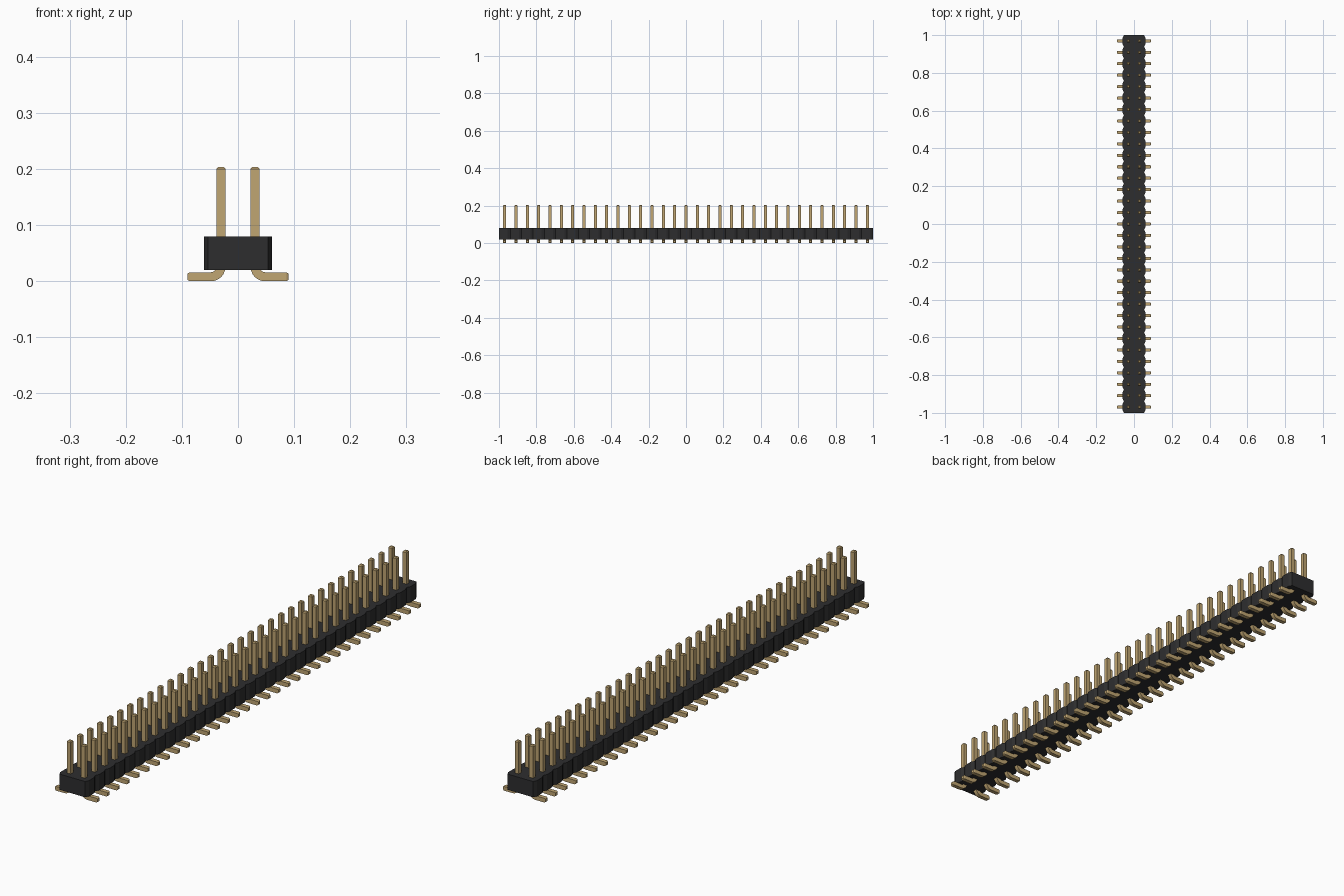
import bpy, bmesh, math

cube = bpy.data.objects.get("Cube")
if cube:
    bpy.data.objects.remove(cube, do_unlink=True)

COUNT = 33                  # pins per row
PITCH = 2.0 / COUNT
HALF_W = PITCH              # half width of the body
ROW_X = PITCH / 2           # row offset from the centre
HALF_PIN = 0.008


def material(name, rgb, rough):
    m = bpy.data.materials.new(name)
    m.use_nodes = True
    m.diffuse_color = (*rgb, 1)
    bsdf = m.node_tree.nodes["Principled BSDF"]
    bsdf.inputs["Base Color"].default_value = (*rgb, 1)
    bsdf.inputs["Roughness"].default_value = rough
    return m


def make_object(name, bm, mat):
    bmesh.ops.recalc_face_normals(bm, faces=bm.faces)
    mesh = bpy.data.meshes.new(name)
    bm.to_mesh(mesh)
    bm.free()
    mesh.materials.append(mat)
    ob = bpy.data.objects.new(name, mesh)
    bpy.context.collection.objects.link(ob)
    return ob


black = material("black plastic", (0.027, 0.027, 0.028), 0.6)
gold = material("gold metal", (0.53, 0.38, 0.17), 0.5)

# Body: one chamfered cell per pin pair, extruded upwards
CUT_X, CUT_Y = 0.007, 0.014
side = []
for i in range(COUNT):
    y0 = -1 + i * PITCH
    side += [(HALF_W - CUT_X, y0), (HALF_W, y0 + CUT_Y), (HALF_W, y0 + PITCH - CUT_Y)]
side.append((HALF_W - CUT_X, 1.0))
outline = side + [(-x, y) for x, y in reversed(side)]
bm = bmesh.new()
base = bm.faces.new([bm.verts.new((x, y, 0.02)) for x, y in outline])
top = bmesh.ops.extrude_face_region(bm, geom=[base], use_keep_orig=True)
bmesh.ops.translate(bm, vec=(0, 0, 0.06),
                    verts=[v for v in top["geom"] if isinstance(v, bmesh.types.BMVert)])
make_object("header_body", bm, black)

# Pin: square section swept down, round the bend and out along the foot
# each station: x, z, direction angle of the section's outer side, scale
R = 0.018
stations = [(ROW_X, 0.204, 0, 0.6), (ROW_X, 0.2, 0, 1)]
for k in range(7):
    a = math.radians(15 * k)
    stations.append((ROW_X + R - R * math.cos(a), HALF_PIN + R - R * math.sin(a), a, 1))
stations += [(0.086, HALF_PIN, math.pi / 2, 1), (0.09, HALF_PIN, math.pi / 2, 0.7)]

bm = bmesh.new()
rings = []
for x, z, a, s in stations:
    h = HALF_PIN * s
    dx, dz = math.cos(a) * h, math.sin(a) * h
    rings.append([bm.verts.new((x + u * dx, v * h, z + u * dz))
                  for u, v in ((-1, -1), (1, -1), (1, 1), (-1, 1))])
for r, q in zip(rings, rings[1:]):
    for j in range(4):
        n = (j + 1) % 4
        bm.faces.new((r[j], r[n], q[n], q[j]))
bm.faces.new(rings[0])
bm.faces.new(rings[-1])
pins = make_object("pins", bm, gold)
pins.location.y = -1 + PITCH / 2

bpy.ops.object.select_all(action='DESELECT')
pins.select_set(True)
bpy.context.view_layer.objects.active = pins
bpy.ops.object.shade_smooth_by_angle(angle=math.radians(25))

# Repeat along the strip and mirror to the other row
arr = pins.modifiers.new("row", 'ARRAY')
arr.count = COUNT
arr.use_relative_offset = False
arr.use_constant_offset = True
arr.constant_offset_displace = (0, PITCH, 0)
mir = pins.modifiers.new("second_row", 'MIRROR')
mir.use_axis[0] = True
mir.use_mirror_merge = False
